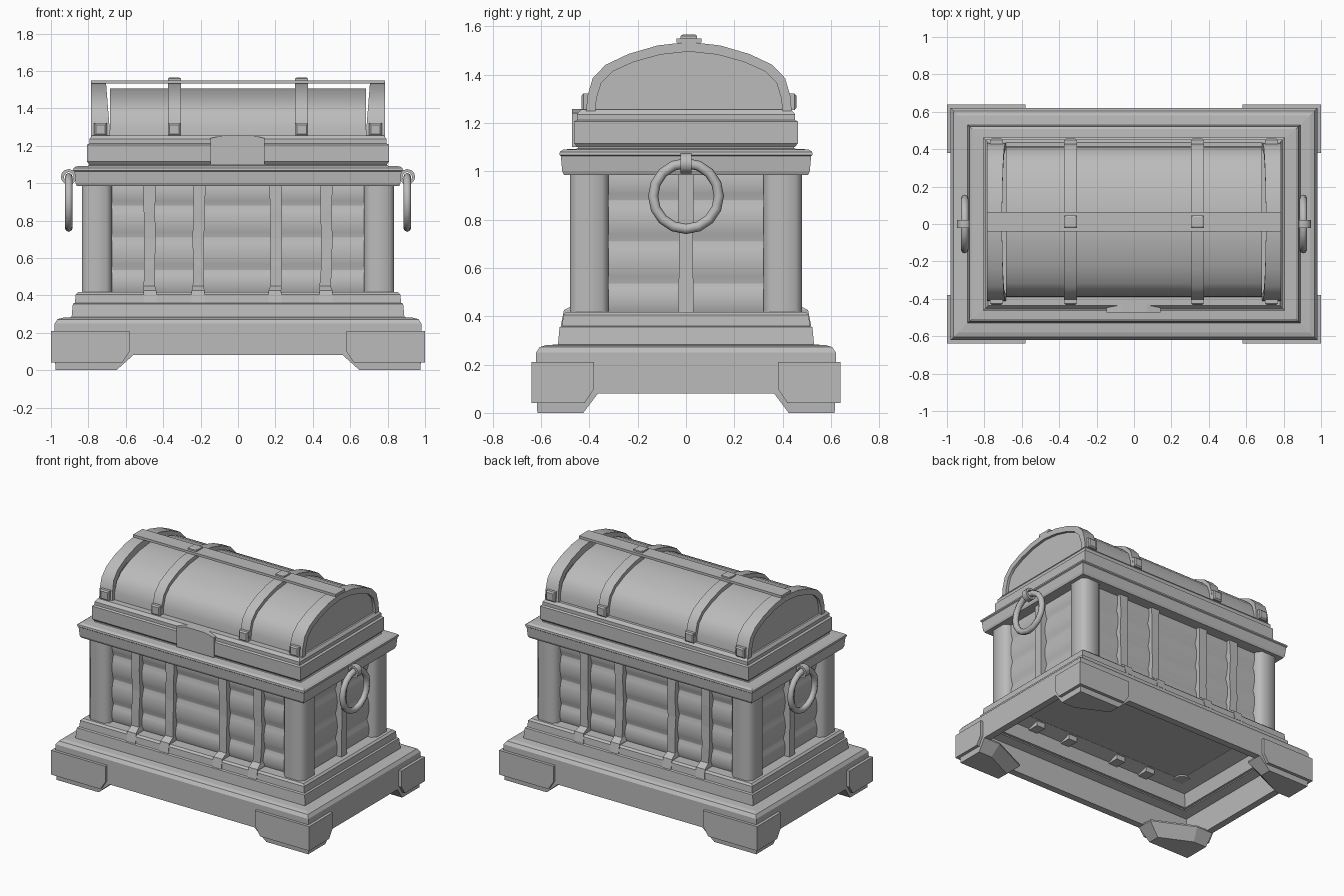
import bpy, bmesh, math, random

if "Cube" in bpy.data.objects:
    bpy.data.objects.remove(bpy.data.objects["Cube"])

random.seed(4)
mat = bpy.data.materials.new("plain grey")
mat.diffuse_color = (0.5, 0.5, 0.5, 1)
mat.use_nodes = True
mat.node_tree.nodes["Principled BSDF"].inputs["Base Color"].default_value = mat.diffuse_color


def finish(ob, smooth=None):
    ob.data.materials.append(mat)
    if smooth:
        bpy.ops.object.select_all(action='DESELECT')
        ob.select_set(True)
        bpy.context.view_layer.objects.active = ob
        bpy.ops.object.shade_smooth_by_angle(angle=math.radians(smooth))
    return ob


def loft(name, loops, closed=False, smooth=None):
    """Skin a row of equal-length point loops; cap the ends unless closed."""
    bm = bmesh.new()
    rows = [[bm.verts.new(p) for p in lp] for lp in loops]
    n = len(rows[0])
    pairs = list(zip(rows, rows[1:])) + ([(rows[-1], rows[0])] if closed else [])
    for a, b in pairs:
        for i in range(n):
            j = (i + 1) % n
            bm.faces.new((a[i], a[j], b[j], b[i]))
    if not closed:
        bm.faces.new(rows[0])
        bm.faces.new(rows[-1])
    bmesh.ops.recalc_face_normals(bm, faces=bm.faces)
    me = bpy.data.meshes.new(name)
    bm.to_mesh(me)
    bm.free()
    ob = bpy.data.objects.new(name, me)
    bpy.context.collection.objects.link(ob)
    return finish(ob, smooth)


def rect(hx, hy, z, cx=0, cy=0):
    return [(cx - hx, cy - hy, z), (cx + hx, cy - hy, z),
            (cx + hx, cy + hy, z), (cx - hx, cy + hy, z)]


def stack(name, profile, closed=False, smooth=None, cx=0, cy=0):
    return loft(name, [rect(*p, cx, cy) for p in profile], closed, smooth)


SIDES = (-1, 1)
CORNERS = [(sx, sy) for sx in SIDES for sy in SIDES]

# Plinth shell with hollow underside
stack("plinth", [(.98, .62, .08), (.98, .62, .25), (.965, .605, .272), (.94, .58, .28),
                 (.87, .51, .285), (.86, .50, .265), (.92, .56, .25), (.93, .57, .08)], closed=True)

# Corner feet and the plates wrapped around them
FOOT_TOP = [(.98, .62), (.56, .62), (.56, .50), (.85, .365), (.98, .365)]
FOOT_LOW = [(.975, .615), (.65, .615), (.65, .53), (.87, .425), (.975, .425)]
for sx, sy in CORNERS:
    loft("foot", [[(sx * x, sy * y, z) for x, y in pts] for pts, z in
                  ((FOOT_TOP, .09), (FOOT_TOP, .08), (FOOT_LOW, 0))])

    def plate(start, end):
        return [(start, .21), (end, .21), (end, .04), (start + .04, .04), (start, .10)]
    loft("foot_plate_long", [[(sx * u, sy * y, z) for u, z in plate(.58, 1.0)]
                             for y in (.60, .64)])
    loft("foot_plate_short", [[(sx * x, sy * u, z) for u, z in plate(.38, .64)]
                              for x in (.96, 1.0)])

# Lower moulding
stack("lower_moulding", [(.89, .53, .28), (.883, .523, .355), (.872, .512, .36),
                         (.868, .508, .405), (.855, .495, .417), (.72, .38, .417),
                         (.72, .38, .40), (.83, .47, .37), (.85, .49, .28)], closed=True)

# Body of gently bulging planks
edges = (.40, .535, .71, .88, 1.03)
planks = []
for z0, z1 in zip(edges, edges[1:]):
    for k in range(7):
        t = k / 6
        b = .016 * (1 - abs(2 * t - 1) ** 2.2)
        planks.append((.775 + b, .415 + b, z0 + (z1 - z0) * (.01 + .98 * t)))
stack("plank_body", planks, smooth=30)

# Corner pillars with softened edges
for sx, sy in CORNERS:
    h, b = .08, .028
    pts = [(-h, -h + b), (-h + b, -h), (h - b, -h), (h, -h + b),
           (h, h - b), (h - b, h), (-h + b, h), (-h, h - b)]
    loft("pillar", [[(sx * (.755 + x), sy * (.40 + y), z) for x, y in pts]
                    for z in (.39, 1.01)], smooth=50)

# Upright straps, front and back, kicked out over the moulding
for sy in SIDES:
    for cx in (-.47, -.21, .20, .47):
        loops = []
        for z, y, w in ((1.01, .458, .034), (.85, .46, .030), (.70, .456, .031), (.56, .46, .029),
                        (.45, .46, .030), (.425, .505, .034), (.36, .518, .035)):
            x = cx + random.uniform(-.005, .005)
            loops.append([(x - w, sy * .39, z), (x + w, sy * .39, z),
                          (x + w, sy * y, z), (x - w, sy * y, z)])
        loft("strap", loops)
for sx in SIDES:
    stack("end_strap", [(.04, .031, .41), (.04, .029, .7), (.04, .033, 1.01)], cx=sx * .785)

# Upper rim
stack("upper_rim", [(.862, .505, .985), (.868, .512, 1.0), (.874, .518, 1.063), (.882, .524, 1.068),
                    (.880, .522, 1.08), (.865, .507, 1.09), (.80, .45, 1.093), (.79, .44, 1.11)])

# Lid base
stack("lid_base", [(.795, .45, 1.10), (.808, .463, 1.115), (.808, .463, 1.205), (.795, .452, 1.212),
                   (.795, .452, 1.235), (.78, .435, 1.255)])

# Barrel lid with raised bands
CY = .012
HALF = [(.425, 1.25), (.42, 1.31), (.398, 1.385), (.345, 1.44), (.25, 1.485), (.13, 1.52), (0, 1.535)]
OUTER = HALF + [(-y, z) for y, z in HALF[-2::-1]]
INNER = [(y * .95, 1.25 + (z - 1.25) * .90) for y, z in OUTER]
UNDER = [(y * .91, 1.25 + (z - 1.25) * .86) for y, z in OUTER]
loft("lid_barrel", [[(x, CY + y, z) for y, z in INNER] for x in (-.685, .685)], smooth=35)


def band(name, x0, x1, lean=0):
    loops = []
    for o, u in zip(OUTER, UNDER):
        a = x0 + lean * (o[1] - 1.25) / .28
        loops.append([(a, CY + u[0], u[1]), (x1, CY + u[0], u[1]),
                      (x1, CY + o[0], o[1]), (a, CY + o[0], o[1])])
    loft(name, loops, smooth=35)


for sx in SIDES:
    band("lid_end_band", sx * .683, sx * .787, sx * .022)
    band("lid_band", sx * .305, sx * .375)
    loft("lid_end_panel", [[(sx * x, CY + y, z) for y, z in INNER] for x in (.706, .768)])

# Ridge strip and its studs
stack("ridge_strip", [(.785, .052, 1.533), (.785, .052, 1.55)], cy=CY)
for sx in SIDES:
    stack("ridge_stud", [(.034, .034, 1.54), (.034, .034, 1.56), (.026, .026, 1.565)],
          cx=sx * .34, cy=CY)
    # Studs at the band ends
    for sy in SIDES:
        for cx in (.735, .34):
            loft("band_stud", [[(sx * cx + dx, CY + sy * y, 1.287 + dz) for dx, dz in
                                ((-h, -h), (h, -h), (h, h), (-h, h))]
                               for y, h in ((.40, .034), (.437, .034), (.445, .025))])

# Front clasp with arched top
clasp = [(-.148, 1.10), (.143, 1.10), (.143, 1.24), (.07, 1.257), (-.07, 1.257), (-.148, 1.24)]
loft("clasp", [[(x, y, z) for x, z in clasp] for y in (-.425, -.472)])

# Ring handles and their hooks
for sx in SIDES:
    bpy.ops.mesh.primitive_torus_add(major_radius=.136, minor_radius=.021, major_segments=16,
                                     minor_segments=8, location=(sx * .905, 0, .897),
                                     rotation=(0, math.pi / 2, 0))
    ring = bpy.context.object
    ring.name = "ring_handle"
    finish(ring, 50)
    loops = []
    for k in range(12):
        a = k * math.tau / 12
        loops.append([(sx * .905 + r * math.cos(a), y, 1.033 + r * math.sin(a))
                      for r, y in ((.026, -.022), (.042, -.022), (.042, .022), (.026, .022))])
    loft("ring_hook", loops, closed=True, smooth=40)
